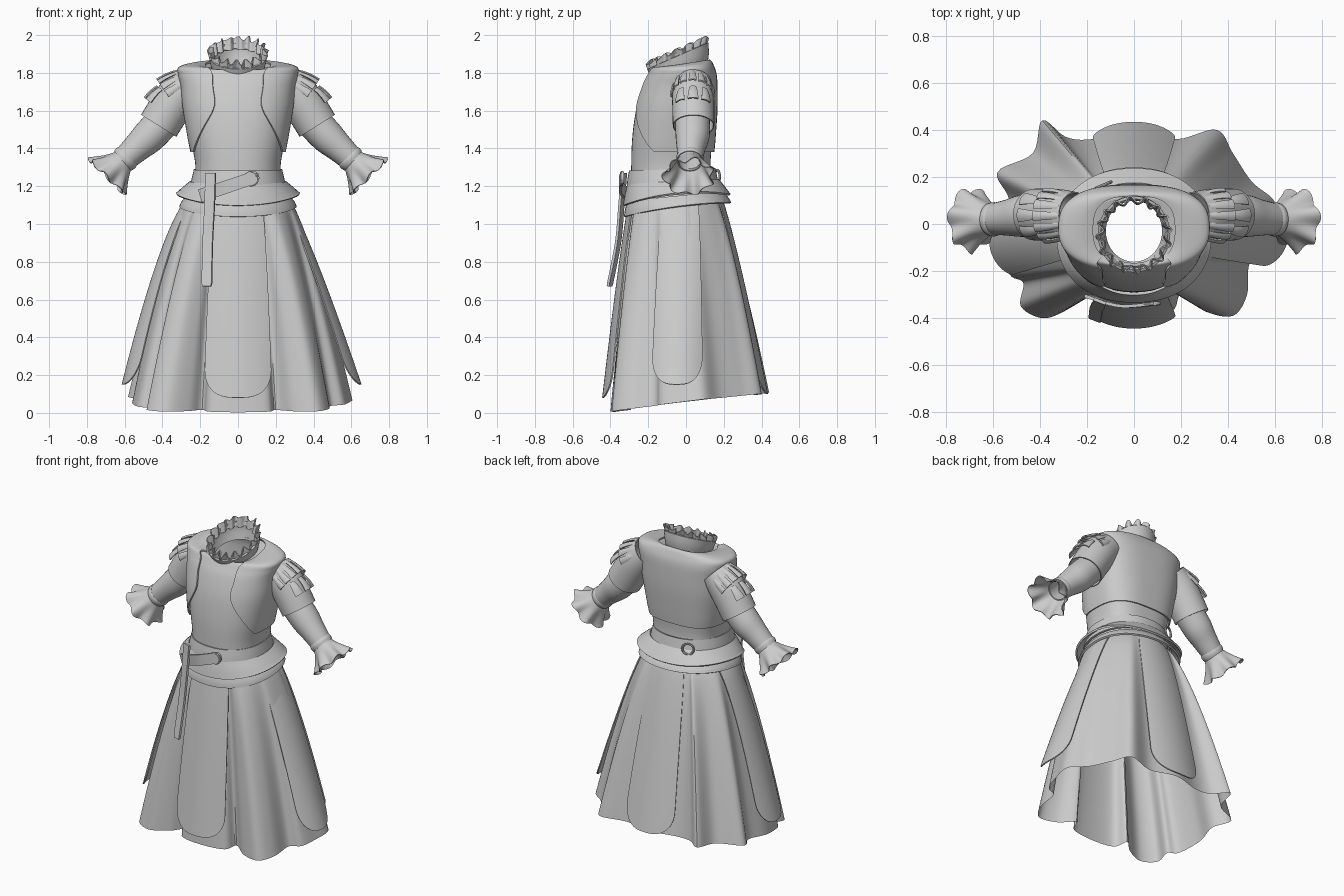
import bpy
from math import sin, cos, pi, atan2, sqrt, copysign
from mathutils import Vector

if "Cube" in bpy.data.objects:
    bpy.data.objects.remove(bpy.data.objects["Cube"])


def spline(rows, t, closed=False):
    """Catmull-Rom through rows; t is a row index."""
    n = len(rows)
    i = int(t) if closed else min(int(t), n - 2)
    f = t - i
    pick = (lambda k: rows[k % n]) if closed else (lambda k: rows[max(0, min(n - 1, k))])
    return [.5 * (2 * b + (c - a) * f + (2 * a - 5 * b + 4 * c - d) * f * f + (3 * b - a - 3 * c + d) * f ** 3)
            for a, b, c, d in zip(pick(i - 1), pick(i), pick(i + 1), pick(i + 2))]


def finish(ob, angle=.7):
    bpy.ops.object.select_all(action='DESELECT')
    bpy.context.view_layer.objects.active = ob
    ob.select_set(True)
    for m in list(ob.modifiers):
        bpy.ops.object.modifier_apply(modifier=m.name)
    bpy.ops.object.shade_smooth_by_angle(angle=angle)


def loft(name, f, nu, nv, closed=True, thick=0, mirror=False):
    """Grid surface from f(u, v) with u, v in 0..1."""
    cols = nu if closed else nu + 1
    verts = [f(i / nu, j / nv) for j in range(nv + 1) for i in range(cols)]
    faces = [(j * cols + i, j * cols + (i + 1) % cols, (j + 1) * cols + (i + 1) % cols, (j + 1) * cols + i)
             for j in range(nv) for i in range(nu)]
    me = bpy.data.meshes.new(name)
    me.from_pydata(verts, [], faces)
    ob = bpy.data.objects.new(name, me)
    bpy.context.collection.objects.link(ob)
    if thick:
        m = ob.modifiers.new("thickness", 'SOLIDIFY')
        m.thickness, m.offset = thick, 0
    if mirror:
        ob.modifiers.new("mirror", 'MIRROR').use_mirror_merge = False
    finish(ob)
    return ob


def ring(u, z, rx, yf, yb, k, nf=2.3, nb=2.9):
    """Body cross-section; u = 0 is the front centre, k tilts it."""
    a = 2 * pi * u
    s, c = sin(a), cos(a)
    n = nf if c > 0 else nb
    x = rx * copysign(abs(s) ** (2 / n), s)
    y = (yf + yb) / 2 - (yb - yf) / 2 * copysign(abs(c) ** (2 / n), c)
    return Vector((x, y, z + k * y))


def band(name, rows, nv=8, n=2.2, thick=.012, droop=0):
    def f(u, v):
        p = ring(u, *spline(rows, v * (len(rows) - 1)), n, n)
        p.z += droop * v * (p.x / .33) ** 2
        return p
    return loft(name, f, 72, nv, True, thick)


# Skirt: waist ellipse blended into a pleated hem
HEM = [(0, -.39), (.16, -.37), (.2, -.3), (.3, -.37), (.42, -.39), (.48, -.3), (.49, -.17), (.56, -.13),
       (.59, -.03), (.6, .09), (.5, .18), (.42, .3), (.35, .4), (.18, .36), (0, .4), (-.18, .36), (-.29, .37),
       (-.39, .44), (-.43, .3), (-.58, .22), (-.53, .1), (-.56, -.05), (-.53, -.21), (-.47, -.25), (-.48, -.35),
       (-.38, -.4), (-.26, -.35), (-.19, -.29), (-.15, -.37)]


def skirt(u, v):
    x, y = spline(HEM, u * len(HEM), True)
    a = atan2(y / .42, x / .6)
    p = v ** .72
    z = 1.16 + (.05 + .12 * y + .03 * x * x - 1.16) * v
    return (.25 * cos(a) * (1 - p) + x * p, (-.06 + .23 * sin(a)) * (1 - p) + y * p, z)


loft("skirt", skirt, 174, 20)


# Rounded overskirt panels
def panel(name, top, bottom, w0, w1, bend=.02, power=.85):
    top, bottom = Vector(top), Vector(bottom)
    out = Vector((bottom.x - top.x, bottom.y - top.y, 0)).normalized()
    side = Vector((-out.y, out.x, 0))

    def f(u, v):
        s = sin((u - .5) * pi)
        zb = bottom.z + .15 * (1 - sqrt(max(0, 1 - abs(s) ** 3)))
        z = top.z + (zb - top.z) * v
        t = (top.z - z) / (top.z - bottom.z)
        p = top.lerp(bottom, t ** power) + side * s * (w0 + (w1 - w0) * t ** .6)
        p -= out * s * s * (.02 + bend * t)
        p.z = z
        return p
    loft(name, f, 24, 20, False, .008)


panel("front_panel", (0, -.293, 1.15), (0, -.44, .08), .12, .18)
panel("back_panel", (0, .185, 1.14), (0, .43, .1), .1, .18)
panel("right_panel", (.26, -.03, 1.13), (.65, -.05, .15), .09, .135, .03)
panel("left_panel", (-.26, -.04, 1.13), (-.61, -.09, .15), .09, .14, .03, .7)

# Bodice: z, half width, front y, back y, tilt, jacket opening
BODY = [(1.15, .235, -.29, .15, 0, .25), (1.30, .225, -.29, .13, 0, .24), (1.45, .25, -.285, .14, 0, .14),
        (1.6, .275, -.265, .15, 0, .066), (1.72, .287, -.23, .15, 0, .064), (1.785, .30, -.2, .145, .02, .062),
        (1.824, .295, -.182, .13, .06, .072), (1.84, .21, -.175, .115, .14, .11), (1.83, .125, -.165, .1, .22, .14)]
loft("bodice", lambda u, v: ring(u, *spline(BODY, v * 8)[:5]), 72, 40)


def jacket(u, v):
    z, rx, yf, yb, k, u0 = spline(BODY, 1.5 + v * 6)
    return ring(u0 + (1 - 2 * u0) * u, z + .006, rx + .012, yf - .012, yb + .012, k)


loft("short_jacket", jacket, 72, 36, False, .01)

# Waist belt and layered sash, drooping at front and back
band("waist_belt", [(1.29, .228, -.296, .15, .03), (1.24, .24, -.305, .16, .04), (1.19, .25, -.31, .17, .05)])
band("upper_sash", [(1.225, .25, -.305, .17, .05), (1.18, .29, -.318, .2, .08), (1.13, .325, -.328, .232, .1)], droop=.035)
band("lower_sash", [(1.15, .27, -.305, .19, .1), (1.11, .295, -.318, .22, .12), (1.08, .305, -.322, .235, .13)], droop=.02)


# Straps: a ribbon swept along a path
def strap(name, path, width, tip):
    w = Vector(width)
    loft(name, lambda u, v: Vector(spline(path, u * (len(path) - 1))) +
         w * (v - .5) * min(1, tip + 9 * (1 - u)), 24, 2, False, .014)


strap("belt_tail", [(-.145, -.328, 1.27), (-.15, -.342, 1.1), (-.16, -.36, .9), (-.165, -.405, .67)], (.052, -.02, 0), .85)
strap("diagonal_strap", [(-.2, -.305, 1.15), (-.05, -.348, 1.2), (.11, -.335, 1.255)], (-.02, 0, .065), .35)


def buckle(name, loc, rot, r):
    bpy.ops.mesh.primitive_torus_add(location=loc, rotation=rot, major_radius=r, minor_radius=.007,
                                     major_segments=24, minor_segments=8)
    bpy.context.object.name = name
    finish(bpy.context.object)


buckle("front_buckle", (.07, -.34, 1.24), (pi / 2, 0, 0), .034)
buckle("back_loop", (-.13, .165, 1.25), (pi / 2, 0, .4), .035)


# Sleeves: tubes with rows of x, y, z, radius
def around(c, d, r, a):
    d = Vector(d).normalized()
    return Vector(c) + r * (cos(a) * Vector((-d.z, 0, d.x)) + sin(a) * Vector((0, 1, 0)))


def tube(name, rows, nv=12, wave=0, thick=.006):
    m = len(rows) - 1

    def f(u, v):
        t = v * m
        p = spline(rows, t)
        q0, q1 = spline(rows, max(0, t - .05)), spline(rows, min(m, t + .05))
        d = (Vector(q1[:3]) - Vector(q0[:3])).normalized()
        a = 2 * pi * u
        w = wave * v * v
        return around(p[:3], d, p[3] + w * sin(7 * a), a) + d * w * .6 * cos(7 * a + .6)
    loft(name, f, 84 if wave else 32, nv, True, thick, True)


tube("short_sleeve", [(.25, .035, 1.745, .098), (.325, .038, 1.67, .108), (.42, .04, 1.52, .107)])
tube("forearm_sleeve", [(.38, .035, 1.56, .088), (.47, .035, 1.465, .087), (.54, .027, 1.4, .073), (.62, .02, 1.325, .06)])
tube("wrist_band", [(.585, .021, 1.358, .066), (.595, .02, 1.348, .07), (.61, .02, 1.335, .066)], 4)
tube("cuff_ruffle", [(.61, .02, 1.335, .06), (.65, .02, 1.295, .09), (.695, .015, 1.25, .128)], 10, .016, .005)


# Shoulder tabs fanned over the sleeve heads
def tabs(name, count, spread, c, d, r0, r1, length, half):
    d = Vector(d).normalized()
    for i in range(count):
        a0 = spread * (2 * i / (count - 1) - 1)
        loft(f"{name}_{i + 1}", lambda u, v: around(
            c, d, r0 + (r1 - r0) * v + .005 * sin(pi * v) + .005 * sin(pi * u),
            a0 + half * (2 * u - 1) * (.7 + .35 * v)) + d * length * v, 6, 6, False, .008, True)


tabs("shoulder_tab", 7, 1.35, (.27, .035, 1.735), (.82, 0, -.57), .09, .112, .115, .17)
tabs("sleeve_tab", 3, .6, (.34, .037, 1.66), (.62, 0, -.78), .108, .122, .09, .22)

# Standing collar and neck ruffle
band("collar", [(1.81, .125, -.165, .105, .25), (1.86, .14, -.185, .115, .36), (1.91, .148, -.2, .112, .44)], n=2)


def ruffle(u, v):
    a = 2 * pi * u
    w = .015 * sin(16 * a + .7 * sin(3 * a)) * (.6 + .4 * v)
    r = -.012 + w + .012 * v
    p = ring(u, 1.885 + .056 * v, .147 + r, -.197 - r, .105 + r, .43, 2, 2)
    p.z += .01 * v * cos(16 * a + .8 + sin(2 * a))
    return p


loft("neck_ruffle", ruffle, 240, 4, True, .006)
